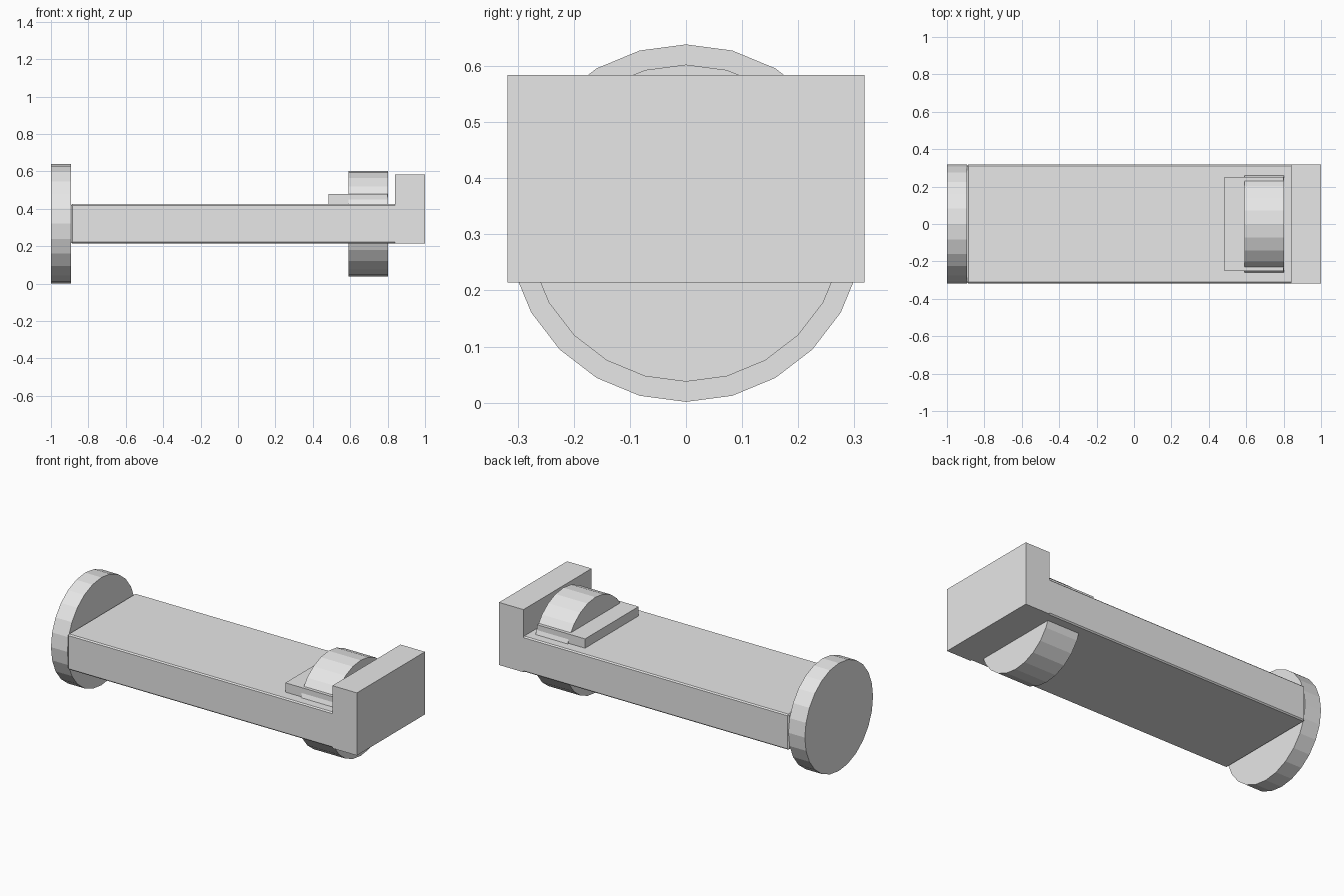
import bpy
import math

if "Cube" in bpy.data.objects:
    bpy.data.objects.remove(bpy.data.objects["Cube"])

grey = bpy.data.materials.new("plain_grey")
grey.diffuse_color = (0.8, 0.8, 0.8, 1)
grey.use_nodes = True
grey.node_tree.nodes["Principled BSDF"].inputs["Base Color"].default_value = grey.diffuse_color


def finish(obj, name):
    obj.name = name
    obj.data.name = name
    obj.data.materials.append(grey)
    return obj


def box(name, x0, x1, half_y, z0, z1, chamfer=0):
    bpy.ops.mesh.primitive_cube_add(
        size=1, location=((x0 + x1) / 2, 0, (z0 + z1) / 2))
    obj = bpy.context.object
    obj.scale = (x1 - x0, 2 * half_y, z1 - z0)
    bpy.ops.object.transform_apply(location=False, rotation=False, scale=True)
    if chamfer:
        mod = obj.modifiers.new("chamfer", 'BEVEL')
        mod.width = chamfer
        mod.segments = 1
    return finish(obj, name)


def disc(name, x0, x1, radius):
    # 24-sided cylinder lying along x, one corner pointing straight down
    bpy.ops.mesh.primitive_cylinder_add(
        vertices=24, radius=radius, depth=x1 - x0,
        location=((x0 + x1) / 2, 0, 0.32), rotation=(0, math.pi / 2, 0))
    return finish(bpy.context.object, name)


# Long chamfered body running into the end block
box("body_slab", -0.893, 0.847, 0.317, 0.215, 0.425, chamfer=0.007)
# Raised square block at the right end
box("end_block", 0.84, 1.0, 0.318, 0.214, 0.584)
# Low plate on the slab, in which the wheel sits
box("wheel_plate", 0.485, 0.8, 0.25, 0.42, 0.48)
# Round flange at the left end and the wheel through the slab
disc("end_flange", -1.0, -0.893, 0.3185)
disc("inner_wheel", 0.592, 0.802, 0.2825)
